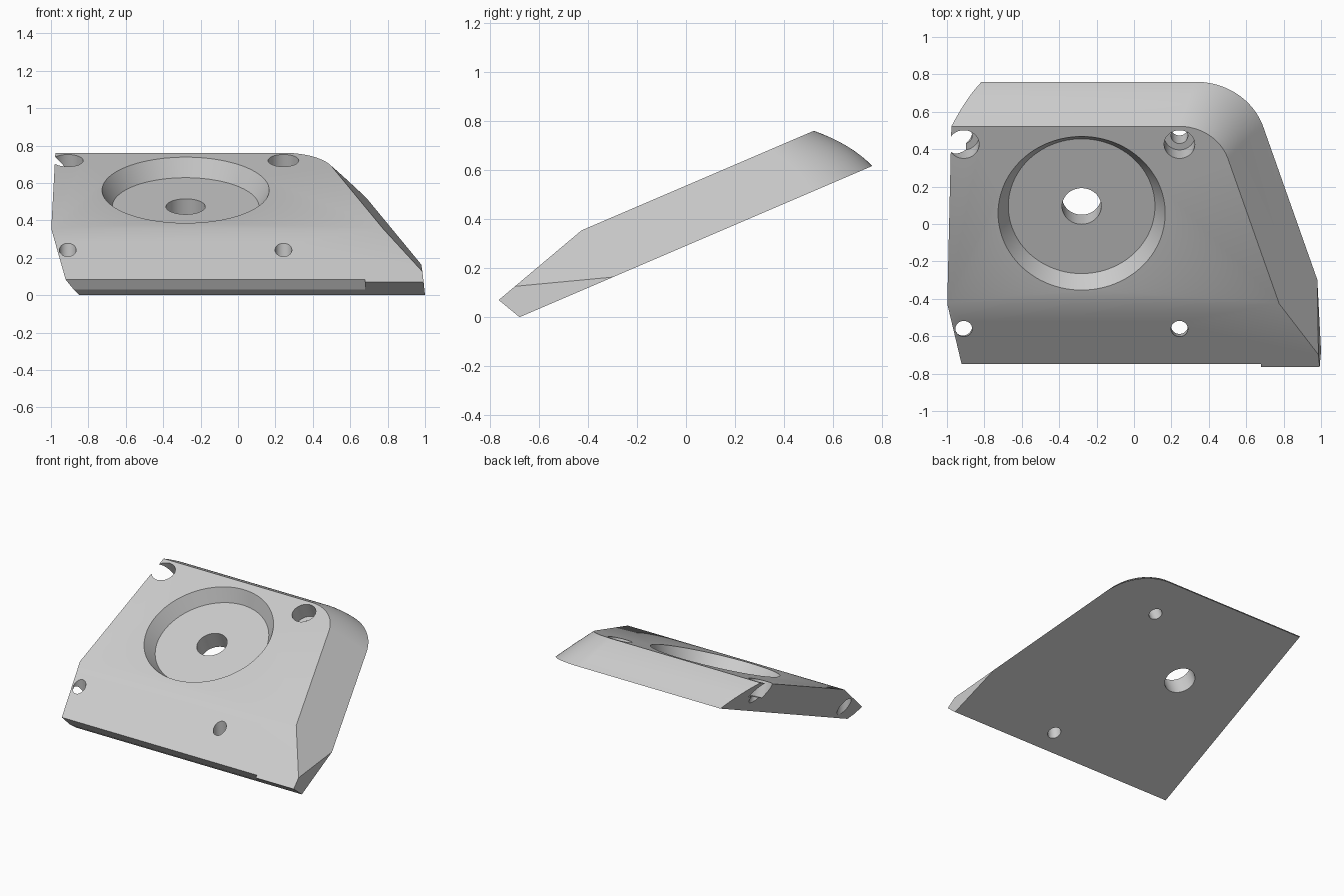
import bpy, bmesh, math
from mathutils import Vector, Matrix

cube = bpy.data.objects.get("Cube")
if cube:
    bpy.data.objects.remove(cube)

TILT = math.radians(23.2)
THICK = 0.226
FRAME = Matrix.Translation((0, -0.68, 0)) @ Matrix.Rotation(TILT, 4, 'X')

grey = bpy.data.materials.new("plain grey")
grey.use_nodes = True
COLOUR = (0.6, 0.6, 0.6, 1)
grey.diffuse_color = COLOUR
grey.node_tree.nodes["Principled BSDF"].inputs["Base Color"].default_value = COLOUR


def to_object(bm, name):
    bmesh.ops.recalc_face_normals(bm, faces=bm.faces)
    mesh = bpy.data.meshes.new(name)
    bm.to_mesh(mesh)
    bm.free()
    mesh.materials.append(grey)
    obj = bpy.data.objects.new(name, mesh)
    bpy.context.collection.objects.link(obj)
    return obj


def outline(corner_x, back, radius, height, bulge, steps=24):
    """Slab outline: straight back, rounded corner, slanted right edge."""
    turn = math.radians(72)
    tangent = radius * math.tan(turn / 2)
    cx, cy = corner_x - tangent, back - radius
    pts = [Vector((-1.4, back + bulge, height))]
    for i in range(steps + 1):
        a = turn * i / steps
        r = radius + bulge * (1 - i / steps)
        pts.append(Vector((cx + r * math.sin(a), cy + r * math.cos(a), height)))
    end = pts[-1]
    run = end.y + 0.6
    pts.append(Vector((end.x + run / math.tan(turn), -0.6, height)))
    pts.append(Vector((-1.4, -0.6, height)))
    return pts


# Slab lofted from wide underside to narrow top, with a bowed back
bm = bmesh.new()
LEVELS = 8
rings = []
for k in range(LEVELS + 1):
    s = k / LEVELS
    pts = outline(0.606 - 0.165 * s, 1.567 - 0.162 * s, 0.38 - 0.105 * s,
                  THICK * s, 0.08 * s * (1 - s))
    rings.append([bm.verts.new(FRAME @ p) for p in pts])
for low, high in zip(rings, rings[1:]):
    for i in range(len(low)):
        j = (i + 1) % len(low)
        bm.faces.new((low[i], low[j], high[j], high[i]))
bm.faces.new(rings[0])
bm.faces.new(rings[-1])

# Trim planes: left side, right tip, front slope, front lower face
for point, normal in (
        ((-1, -0.42, 0.36), (-1, 0.295, -0.634)),
        ((0.98, -0.3, 0.165), (1, 0.004, 0.112)),
        ((0, -0.42, 0.36), (0, -0.29, 0.345)),
        ((0, -0.68, 0), (0, -0.07, -0.085))):
    geom = bm.verts[:] + bm.edges[:] + bm.faces[:]
    cut = bmesh.ops.bisect_plane(bm, geom=geom, dist=1e-5, plane_co=point,
                                 plane_no=normal, clear_outer=True)
    rim = [e for e in cut["geom_cut"] if isinstance(e, bmesh.types.BMEdge)]
    bmesh.ops.contextual_create(bm, geom=rim)
bmesh.ops.dissolve_limit(bm, angle_limit=0.001, verts=bm.verts, edges=bm.edges)
plate = to_object(bm, "wedge_plate")


def subtract(cutter):
    cutter.hide_render = True
    mod = plate.modifiers.new("cut", 'BOOLEAN')
    mod.operation = 'DIFFERENCE'
    mod.solver = 'EXACT'
    mod.object = cutter
    bpy.context.view_layer.objects.active = plate
    bpy.ops.object.modifier_apply(modifier=mod.name)
    bpy.data.objects.remove(cutter)


def bore(matrix, r_low, r_high, low, high, segments=48):
    bm = bmesh.new()
    place = matrix @ Matrix.Translation((0, 0, (low + high) / 2))
    bmesh.ops.create_cone(bm, cap_ends=True, segments=segments, radius1=r_low,
                          radius2=r_high, depth=high - low, matrix=place)
    subtract(to_object(bm, "bore_cutter"))


# Conical dish with a central hole
dish = FRAME @ Matrix.Translation((-0.28, 0.899, 0))
bore(dish, 0.392, 0.504, 0.13, 0.326, 96)
bore(dish, 0.105, 0.105, -0.2, 0.3, 64)

# Back screw holes are counterbored, front ones are plain
for x in (-0.91, 0.243):
    back_hole = FRAME @ Matrix.Translation((x, 1.3, 0))
    bore(back_hole, 0.082, 0.082, 0.11, 0.4)
    bore(back_hole, 0.045, 0.045, -0.2, 0.3)
    front_hole = Matrix.Translation((x, -0.56, 0.24)) @ Matrix.Rotation(math.radians(5), 4, 'X')
    bore(front_hole, 0.045, 0.045, -0.4, 0.3)

# Shallow relief along the front lip
bm = bmesh.new()
section = [(-0.716, 0.03), (-0.75, 0.085), (-0.85, 0.1), (-0.85, 0.03)]
ends = [[bm.verts.new((x, y, z)) for y, z in section] for x in (-1.3, 0.68)]
for i in range(4):
    j = (i + 1) % 4
    bm.faces.new((ends[0][i], ends[0][j], ends[1][j], ends[1][i]))
for end in ends:
    bm.faces.new(end)
subtract(to_object(bm, "lip_cutter"))

# Smooth curved walls, keep crisp edges
bpy.ops.object.select_all(action='DESELECT')
plate.select_set(True)
bpy.context.view_layer.objects.active = plate
bpy.ops.object.shade_smooth_by_angle(angle=math.radians(25))
